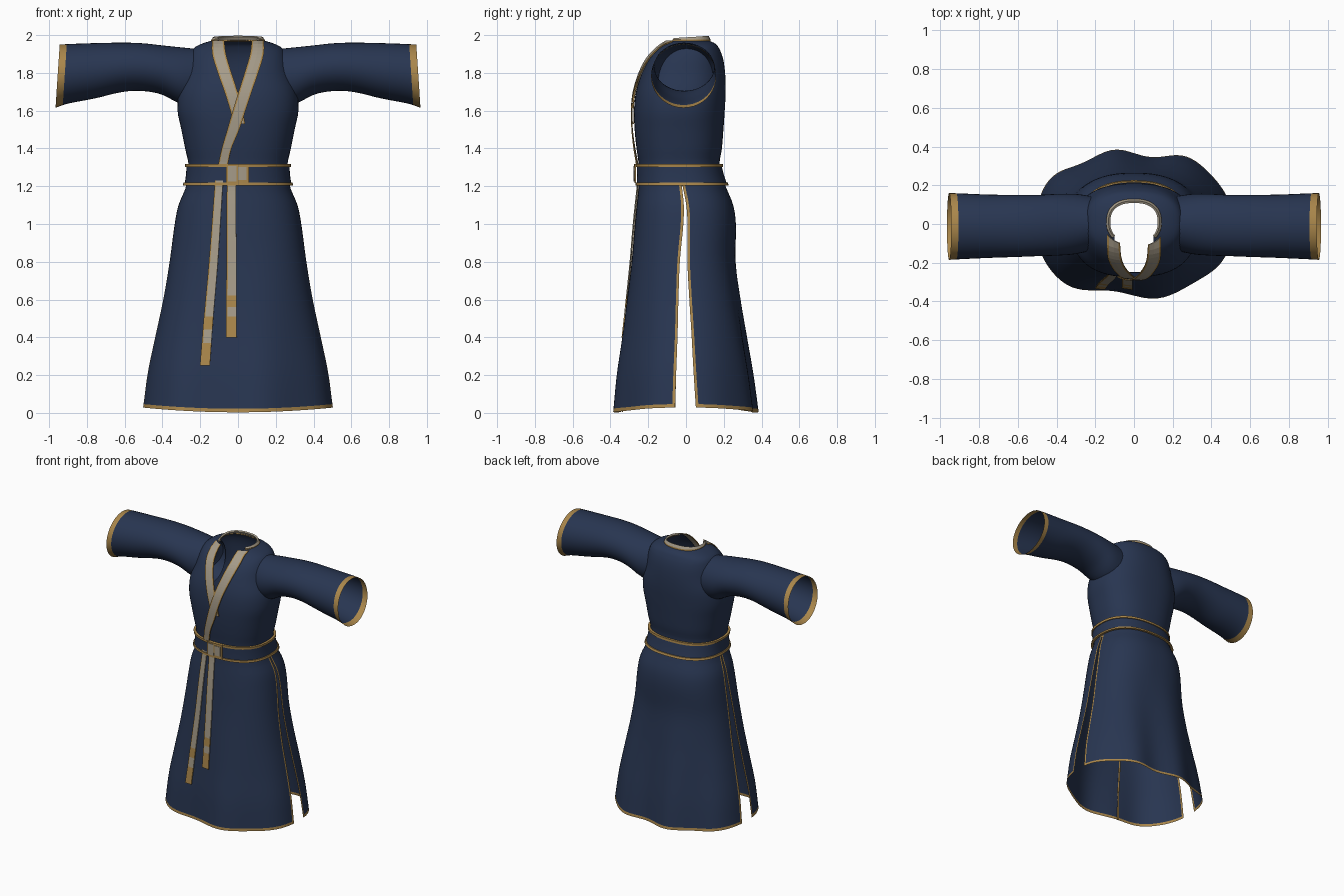
import bpy, bmesh, math

if "Cube" in bpy.data.objects:
    bpy.data.objects.remove(bpy.data.objects["Cube"], do_unlink=True)


def material(name, rgb):
    m = bpy.data.materials.new(name)
    m.use_nodes = True
    m.diffuse_color = (*rgb, 1)
    m.node_tree.nodes["Principled BSDF"].inputs["Base Color"].default_value = (*rgb, 1)
    return m


MATS = [material("navy cloth", (0.021, 0.036, 0.082)),
        material("gold trim", (0.40, 0.24, 0.07)),
        material("beige band", (0.38, 0.33, 0.25))]
NAVY, GOLD, BEIGE = range(3)
N = 2.4  # roundness exponent of the body sections


def smooth(table, t):
    """Smooth interpolation of table rows keyed by their first entry."""
    t = min(max(t, table[0][0]), table[-1][0])
    i = next(k for k in range(len(table) - 1) if t <= table[k + 1][0])
    p, q = table[i], table[i + 1]
    o, r = table[max(i - 1, 0)], table[min(i + 2, len(table) - 1)]
    h = q[0] - p[0]
    s = (t - p[0]) / h
    out = []
    for k in range(1, len(p)):
        m0 = (q[k] - o[k]) / (q[0] - o[0]) * h
        m1 = (r[k] - p[k]) / (r[0] - p[0]) * h
        out.append((2*s**3 - 3*s**2 + 1) * p[k] + (s**3 - 2*s**2 + s) * m0
                   + (3*s**2 - 2*s**3) * q[k] + (s**3 - s**2) * m1)
    return out


# Body profile: height, half width, front y, back y
BODY = [(0, .505, -.37, .368), (.2, .478, -.355, .345), (.4, .437, -.33, .315),
        (.6, .395, -.308, .285), (.8, .362, -.287, .262), (1.0, .335, -.27, .264),
        (1.1, .315, -.26, .25), (1.2, .275, -.25, .21), (1.31, .262, -.25, .178),
        (1.4, .28, -.262, .19), (1.5, .30, -.272, .198), (1.6, .32, -.275, .205),
        (1.7, .315, -.265, .21), (1.8, .28, -.235, .207), (1.88, .26, -.195, .195),
        (1.93, .235, -.15, .175), (1.955, .19, -.12, .155), (1.975, .125, -.09, .112)]


def body_y(x, z, c, front, off):
    """Body surface y, with soft folds growing toward the hem."""
    hx, yf, yb = smooth(BODY, z)
    fold = max(0, 1 - z / 0.9) * c
    if front:
        return (yf + yb) / 2 - c * ((yb - yf) / 2 + off) - .02 * fold * math.sin(13 * x)
    return (yf + yb) / 2 + c * ((yb - yf) / 2 + off) + .02 * fold * math.cos(16.5 * (x + .1))


def body_point(z, a, off=0):
    """Point on the body at angle a, counted from the front."""
    s, c = math.sin(a), math.cos(a)
    x = math.copysign(abs(s) ** (2 / N), s) * (smooth(BODY, z)[0] + off)
    return (x, body_y(x, z, abs(c) ** (2 / N), c > 0, off), z)


def front_point(x, z, off):
    hx = smooth(BODY, z)[0] + off
    c = max(0, 1 - (abs(x) / hx) ** N) ** (1 / N)
    return (x, body_y(x, z, c, True, off), z)


def sheet(name, rows, pick, thick=0):
    """Grid surface through rows of points; pick(i, j) gives the colour."""
    bm = bmesh.new()
    grid = [[bm.verts.new(p) for p in row] for row in rows]
    for i in range(len(grid) - 1):
        for j in range(len(grid[0]) - 1):
            f = bm.faces.new((grid[i][j], grid[i][j+1], grid[i+1][j+1], grid[i+1][j]))
            f.material_index = pick(i, j)
    bmesh.ops.remove_doubles(bm, verts=bm.verts, dist=1e-5)
    bmesh.ops.recalc_face_normals(bm, faces=bm.faces)
    me = bpy.data.meshes.new(name)
    bm.to_mesh(me)
    bm.free()
    ob = bpy.data.objects.new(name, me)
    bpy.context.collection.objects.link(ob)
    for m in MATS:
        me.materials.append(m)
    if thick:
        mod = ob.modifiers.new("thickness", "SOLIDIFY")
        mod.thickness, mod.offset = thick, 0
    else:
        bpy.ops.object.select_all(action="DESELECT")
        ob.select_set(True)
        bpy.context.view_layer.objects.active = ob
        bpy.ops.object.shade_smooth_by_angle(angle=math.radians(50))
    return ob


def span(a, b, n):
    return [a + (b - a) * i / n for i in range(n + 1)]


def strip(name, path, off, zs, pick, cols=(-1, -.74, 0, .74, 1), thick=.006):
    """Band lying on the front; path rows are height, centre x, width."""
    rows = []
    for z in zs:
        x, w = smooth(path, z)
        rows.append([front_point(x + u * w / 2, z, off) for u in cols])
    return sheet(name, rows, pick, thick)


# Skirt: front and back panels with side slits, gold hem and edges
heights = [.003, .022] + span(.06, 1.22, 36)
across = [0, .012] + span(.04, .96, 44) + [.988, 1]
for name, mid in (("skirt_front", 0), ("skirt_back", math.pi)):
    rows = []
    for z in heights:
        hx, yf, yb = smooth(BODY, z)
        gap = .054 * max(0, 1 - z / 1.2) + .002
        end = math.acos((gap / ((yb - yf) / 2)) ** (N / 2))
        row = [body_point(z, mid - end + 2 * end * t) for t in across]
        lift = .025 * max(0, 1 - z)
        rows.append([(x, y, z + lift * (x / .5) ** 2) for x, y, z in row])
    last = len(across) - 2
    sheet(name, rows, lambda i, j: GOLD if i == 0 or j in (0, last) else NAVY)
strip("inner_wrap_edge", [(0, -.135, .012), (1.2, -.1, .012)], -.008,
      span(.004, 1.2, 24), lambda i, j: GOLD, (-1, 1), .003)

# Bodice: wraps round from one side of the neck opening to the other
opening = [(1.2, 0), (1.58, 0), (1.6, .002), (1.7, .035), (1.8, .068),
           (1.9, .096), (1.975, .1)]
rows = []
for z in span(1.2, 1.9, 28) + span(1.91, 1.975, 8):
    w = max(0, smooth(opening, z)[0])
    a0 = math.asin((w / smooth(BODY, z)[0]) ** (N / 2))
    rows.append([body_point(z, a) for a in span(a0, 2 * math.pi - a0, 64)])
sheet("bodice", rows, lambda i, j: NAVY)

# Sleeves: x, top z, bottom z, front y, back y
SLEEVE = [(.2, 1.925, 1.62, -.13, .14), (.3, 1.935, 1.635, -.155, .155),
          (.4, 1.945, 1.685, -.163, .155), (.5, 1.956, 1.704, -.166, .15),
          (.6, 1.96, 1.70, -.17, .15), (.75, 1.958, 1.665, -.175, .152),
          (.9, 1.953, 1.635, -.182, .158), (.955, 1.95, 1.615, -.185, .16)]
stations = span(.2, .9, 28) + [.917, .936, .955]
for side, sx in (("left", 1), ("right", -1)):
    rows = []
    for x in stations:
        top, bot, yf, yb = smooth(SLEEVE, x)
        tilt = .011 * (x - .2) / .75
        rows.append([(sx * (x - tilt * math.cos(a)),
                      (yf + yb) / 2 + (yb - yf) / 2 * math.sin(a),
                      (top + bot) / 2 + (top - bot) / 2 * math.cos(a))
                     for a in span(0, 2 * math.pi, 40)])
    sheet(side + "_sleeve", rows, lambda i, j: GOLD if stations[i] > .91 else NAVY)

# Belt with raised gold piping along both edges
section = [(1.205, .002), (1.205, .018), (1.22, .018), (1.22, .011),
           (1.26, .011), (1.302, .011), (1.302, .018), (1.318, .018), (1.318, .002)]
sheet("belt", [[body_point(z, a, off) for a in span(0, 2 * math.pi, 72)]
               for z, off in section],
      lambda i, j: NAVY if i in (3, 4) else GOLD)

# Lapels: the left one crosses over the right and runs down to the belt
edged = lambda i, j: GOLD if j in (0, 3) else BEIGE
under = [(1.5, .015, .055), (1.6, -.008, .066), (1.7, -.037, .07), (1.8, -.071, .073),
         (1.9, -.1, .073), (1.968, -.105, .065)]
over = [(1.31, -.08, .05), (1.4, -.06, .052), (1.5, -.025, .064), (1.6, .006, .068),
        (1.7, .038, .07), (1.8, .071, .073), (1.9, .1, .073), (1.968, .105, .065)]
strip("right_lapel", under, .006, span(1.53, 1.968, 24), edged)
strip("left_lapel", over, .014, span(1.31, 1.968, 36), edged)

# Standing collar round the back of the neck
rows = []
for low, rise, off in ((1.966, 0, .012), (1.972, .004, .011), (1.976, .018, .002)):
    row = []
    for a in span(.85, 2 * math.pi - .85, 40):
        x, y, z = body_point(1.975, a, off)
        row.append((x, y, low + rise * (1 - math.cos(a)) / 2))
    rows.append(row)
sheet("collar", rows, lambda i, j: (GOLD, BEIGE)[i], .012)

# Hanging ties with gold bands near the ends
for name, path, low, bands in (
        ("long_tie", [(.25, -.175, .052), (.5, -.156, .05), (.8, -.13, .047), (1.23, -.1, .042)],
         .25, (.37, .44, .51)),
        ("short_tie", [(.4, -.035, .056), (.8, -.035, .053), (1.22, -.035, .048)],
         .40, (.51, .56, .62))):
    zs = [low] + list(bands) + span(bands[2] + .02, path[-1][0], 26)
    strip(name, path, .009, zs,
          lambda i, j: GOLD if i in (0, 2) or j == 0 else BEIGE,
          (-1, -.7, 0, 1))

# Belt knot: gold plate with beige insets
for name, x0, x1, z0, z1, off, colour in (
        ("knot_plate", -.064, .058, 1.216, 1.318, .021, GOLD),
        ("knot_wrap", -.054, -.008, 1.224, 1.308, .025, BEIGE),
        ("knot_face", .0, .046, 1.232, 1.302, .025, BEIGE)):
    sheet(name, [[front_point(x, z, off) for x in span(x0, x1, 4)] for z in (z0, z1)],
          lambda i, j: colour, .007)
